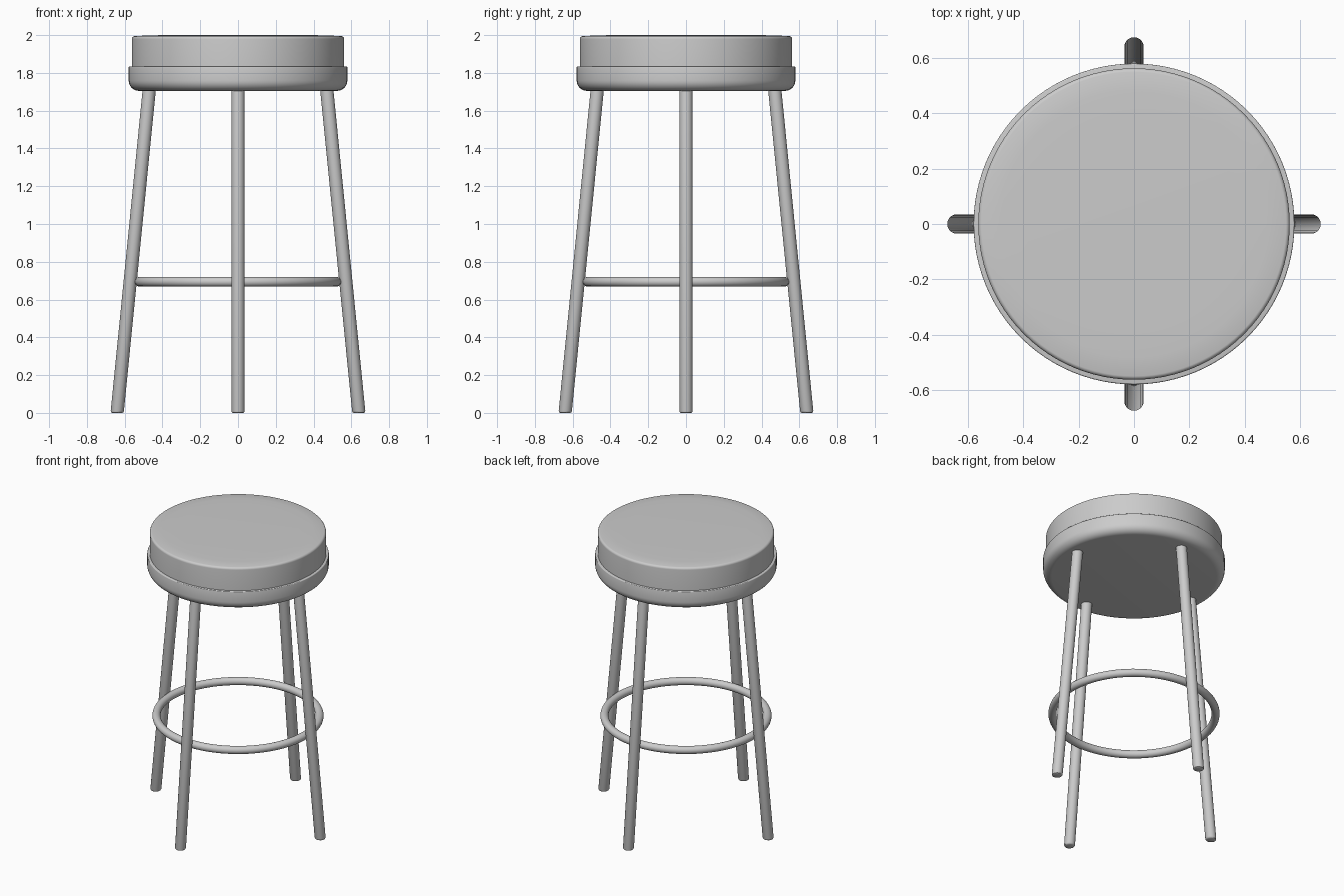
import bpy, bmesh, math
from mathutils import Matrix, Vector

if "Cube" in bpy.data.objects:
    bpy.data.objects.remove(bpy.data.objects["Cube"])


def finish(bm, name, angle=35):
    bmesh.ops.remove_doubles(bm, verts=bm.verts, dist=1e-5)
    bmesh.ops.recalc_face_normals(bm, faces=bm.faces)
    me = bpy.data.meshes.new(name)
    bm.to_mesh(me)
    bm.free()
    ob = bpy.data.objects.new(name, me)
    bpy.context.collection.objects.link(ob)
    bpy.ops.object.select_all(action='DESELECT')
    ob.select_set(True)
    bpy.context.view_layer.objects.active = ob
    bpy.ops.object.shade_smooth_by_angle(angle=math.radians(angle))
    return ob


def lathe(name, profile, steps=96):
    """Spin an (r, z) profile around the z axis."""
    bm = bmesh.new()
    vs = [bm.verts.new((r, 0, z)) for r, z in profile]
    es = [bm.edges.new(p) for p in zip(vs, vs[1:])]
    bmesh.ops.spin(bm, geom=vs + es, cent=(0, 0, 0), axis=(0, 0, 1),
                   angle=math.tau, steps=steps)
    return finish(bm, name)


def arc(cr, cz, rad, a0, a1, n=6):
    angles = [math.radians(a0 + (a1 - a0) * i / n) for i in range(n + 1)]
    return [(cr + rad * math.cos(a), cz + rad * math.sin(a)) for a in angles]


def leg(name, turn, sides=24):
    """Splayed round leg with level, slightly rounded foot."""
    r = 0.035
    foot, top = Vector((0.64, 0, 0)), Vector((0.47, 0, 1.71))
    bm = bmesh.new()
    rings = []
    for z, rad in ((0, r - 0.008), (0.003, r - 0.003), (0.01, r), (1.71, r)):
        c = foot.lerp(top, z / 1.71)
        rings.append([bm.verts.new((c.x + rad * math.cos(math.tau * i / sides),
                                    rad * math.sin(math.tau * i / sides), z))
                      for i in range(sides)])
    for a, b in zip(rings, rings[1:]):
        for i in range(sides):
            j = (i + 1) % sides
            bm.faces.new((a[i], a[j], b[j], b[i]))
    bm.faces.new(rings[0])
    bm.faces.new(rings[-1])
    bm.transform(Matrix.Rotation(turn, 4, 'Z'))
    return finish(bm, name)


# Seat cushion: straight wall, small rounded rim, nearly flat top
lathe("seat_cushion", [(0, 1.834), (0.562, 1.834)]
      + arc(0.546, 1.979, 0.016, 0, 80) + [(0.48, 1.998), (0.39, 2.0), (0, 2.0)])

# Seat base: wider pan with rounded lower edge
lathe("seat_base", [(0, 1.705)] + arc(0.524, 1.76, 0.055, -90, 0, 8)
      + arc(0.574, 1.829, 0.005, 0, 90, 3) + [(0, 1.834)])

# Foot ring
lathe("foot_ring", arc(0.52, 0.694, 0.026, 0, 360, 20))

# Legs
for i, side in enumerate(("right", "back", "left", "front")):
    leg(side + "_leg", i * math.pi / 2)
